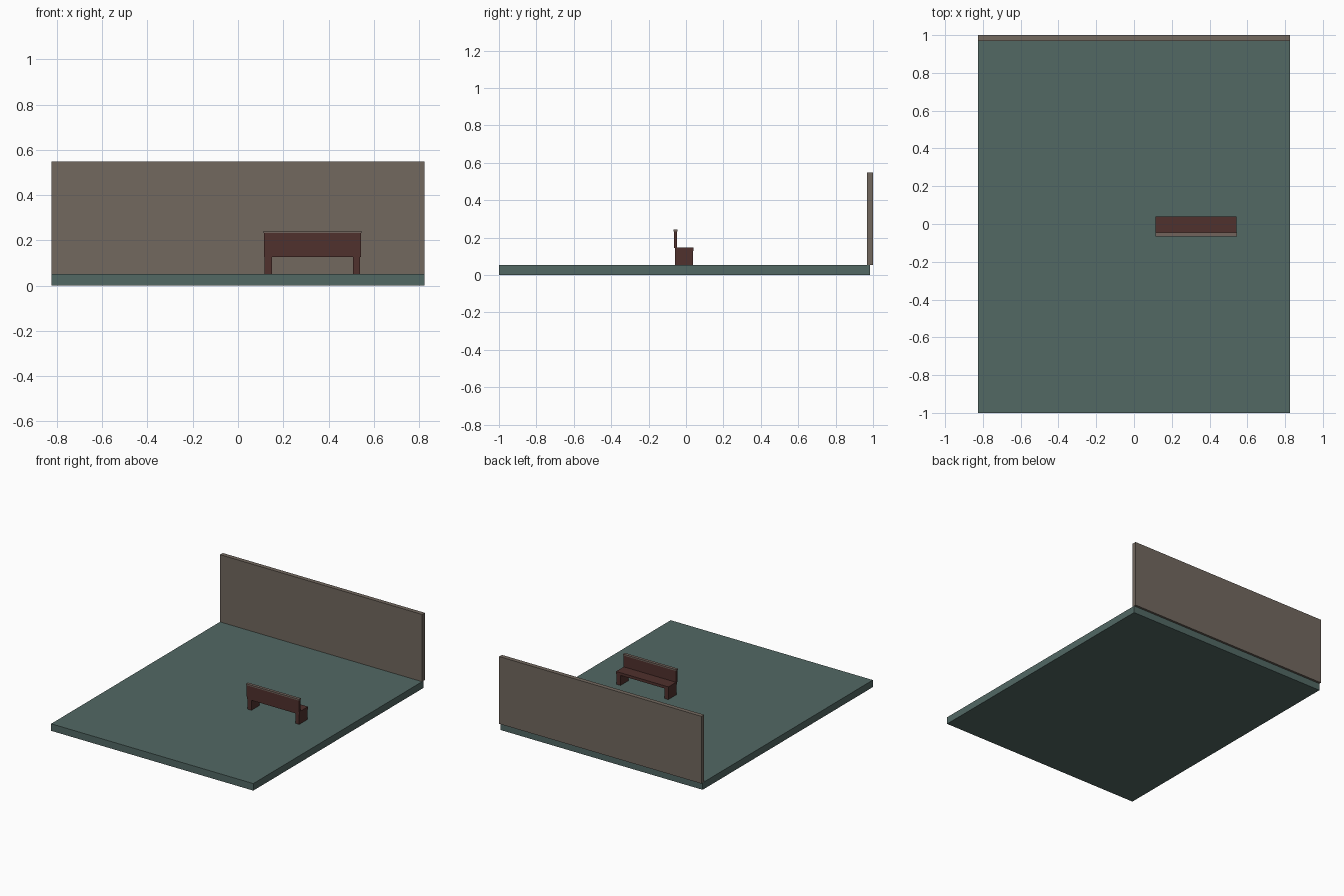
import bpy

if "Cube" in bpy.data.objects:
    bpy.data.objects.remove(bpy.data.objects["Cube"])


def material(name, srgb):
    m = bpy.data.materials.new(name)
    lin = [((c / 255 + 0.055) / 1.055) ** 2.4 for c in srgb]
    m.diffuse_color = (*lin, 1)
    m.use_nodes = True
    m.node_tree.nodes["Principled BSDF"].inputs["Base Color"].default_value = m.diffuse_color
    return m


GREEN = material("grey green floor", (82, 104, 100))
TAUPE = material("taupe plaster", (114, 104, 95))
WOOD = material("dark red wood", (80, 49, 45))
TRIM = material("light brown trim", (114, 100, 92))


def box(name, mat, x, y, z):
    """Box spanning the given (min, max) ranges."""
    bpy.ops.mesh.primitive_cube_add(size=1, location=[sum(r) / 2 for r in (x, y, z)])
    o = bpy.context.object
    o.name = name
    o.scale = [r[1] - r[0] for r in (x, y, z)]
    bpy.ops.object.transform_apply(location=False, rotation=False, scale=True)
    o.data.materials.append(mat)
    return o


# Ground slab and rear wall
box("floor", GREEN, (-0.825, 0.825), (-1.0, 0.984), (0, 0.052))
box("back_wall", TAUPE, (-0.825, 0.825), (0.968, 1.0), (0.052, 0.548))

# Bench: seat, two slab legs, backrest and its cap
box("seat", WOOD, (0.115, 0.543), (-0.06, 0.04), (0.127, 0.147))
for side, x in (("left", 0.118), ("right", 0.508)):
    box(side + "_leg", WOOD, (x, x + 0.032), (-0.058, 0.038), (0.052, 0.127))
box("backrest", WOOD, (0.115, 0.543), (-0.063, -0.049), (0.145, 0.232))
box("backrest_cap", TRIM, (0.113, 0.545), (-0.067, -0.045), (0.232, 0.242))
